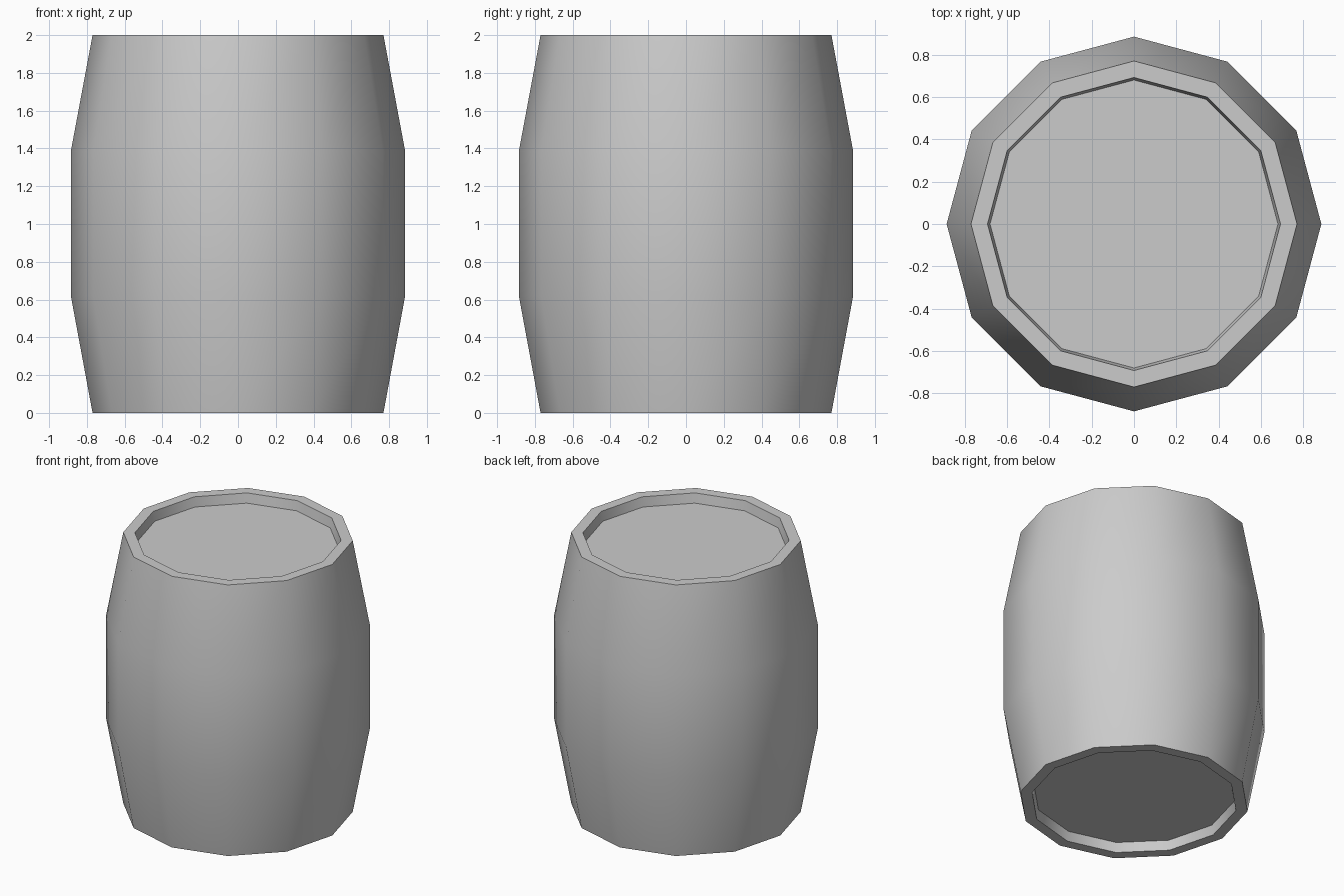
import bpy, bmesh, math

if "Cube" in bpy.data.objects:
    bpy.data.objects.remove(bpy.data.objects["Cube"])

SIDES = 12
# outer and inner profile from bottom head to top head: (radius, z)
PROFILE = [(0.68, 0.07), (0.692, 0.0), (0.77, 0.0), (0.885, 0.62),
           (0.885, 1.385), (0.77, 2.0), (0.692, 2.0), (0.68, 1.93)]

bm = bmesh.new()
rings = []
for r, z in PROFILE:
    rings.append([bm.verts.new((r * math.cos(math.tau * i / SIDES),
                                r * math.sin(math.tau * i / SIDES), z))
                  for i in range(SIDES)])

# staves, rims and recess walls
for a, b in zip(rings, rings[1:]):
    for i in range(SIDES):
        j = (i + 1) % SIDES
        bm.faces.new((a[i], a[j], b[j], b[i]))

# recessed heads
bm.faces.new(rings[0][::-1])
bm.faces.new(rings[-1])
bmesh.ops.recalc_face_normals(bm, faces=bm.faces)

mesh = bpy.data.meshes.new("barrel")
bm.to_mesh(mesh)
bm.free()
barrel = bpy.data.objects.new("barrel", mesh)
bpy.context.collection.objects.link(barrel)

# smooth staves, sharp rims
bpy.context.view_layer.objects.active = barrel
barrel.select_set(True)
bpy.ops.object.shade_smooth_by_angle(angle=math.radians(40))
